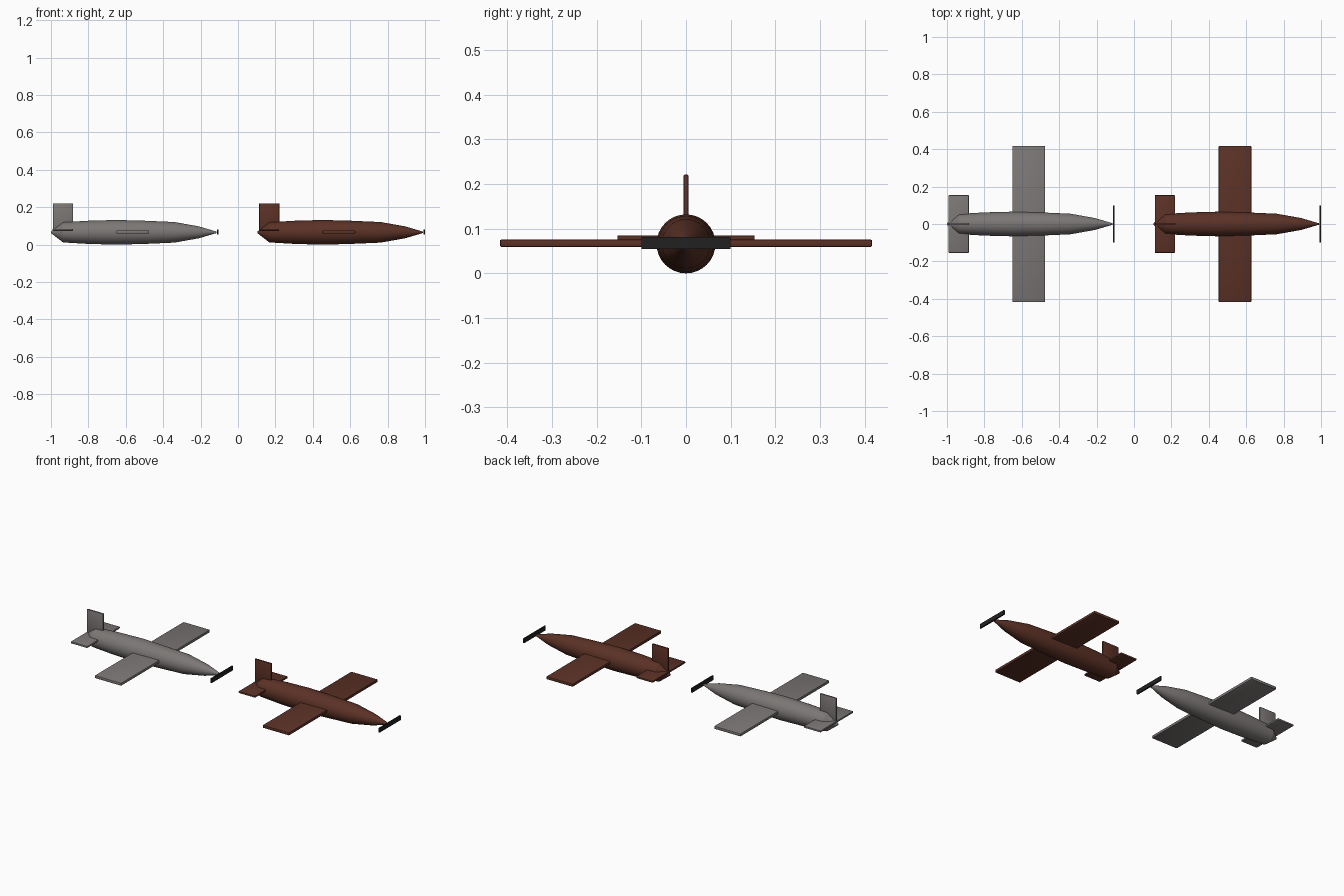
import bpy, bmesh, math
from mathutils import Matrix, Vector

if "Cube" in bpy.data.objects:
    bpy.data.objects.remove(bpy.data.objects["Cube"], do_unlink=True)


def material(name, rgb, rough=0.6):
    m = bpy.data.materials.new(name)
    m.use_nodes = True
    m.diffuse_color = (*rgb, 1)
    bsdf = m.node_tree.nodes["Principled BSDF"]
    bsdf.inputs["Base Color"].default_value = (*rgb, 1)
    bsdf.inputs["Roughness"].default_value = rough
    return m


grey = material("warm grey paint", (0.20, 0.185, 0.18))
brown = material("red brown paint", (0.105, 0.031, 0.019))
black = material("black propeller", (0.015, 0.015, 0.015))

AXIS_Z = 0.066
# fuselage outline: distance from tail tip, radius
OUTLINE = [(0, 0.004), (0.065, 0.054), (0.2, 0.062), (0.35, 0.066),
           (0.5, 0.062), (0.66, 0.055), (0.79, 0.032), (0.885, 0.004)]


def finish(bm, name, mat, smooth=False):
    bmesh.ops.recalc_face_normals(bm, faces=bm.faces)
    mesh = bpy.data.meshes.new(name)
    bm.to_mesh(mesh)
    bm.free()
    mesh.materials.append(mat)
    ob = bpy.data.objects.new(name, mesh)
    bpy.context.collection.objects.link(ob)
    if smooth:
        bpy.ops.object.select_all(action='DESELECT')
        ob.select_set(True)
        bpy.context.view_layer.objects.active = ob
        bpy.ops.object.shade_smooth_by_angle(angle=math.radians(30))
    return ob


def box(name, low, high, mat, bevel=0.0):
    low, high = Vector(low), Vector(high)
    bm = bmesh.new()
    place = Matrix.Translation((low + high) / 2) @ Matrix.Diagonal((*(high - low), 1))
    bmesh.ops.create_cube(bm, size=1, matrix=place)
    if bevel:
        bmesh.ops.bevel(bm, geom=bm.edges[:], offset=bevel, segments=2,
                        profile=0.5, affect='EDGES')
    return finish(bm, name, mat, smooth=bevel > 0)


def fuselage(name, tail_x, mat, sides=32):
    bm = bmesh.new()
    rings = []
    for d, r in OUTLINE:
        angles = [2 * math.pi * i / sides for i in range(sides)]
        rings.append([bm.verts.new((tail_x + d, r * math.cos(a), AXIS_Z + r * math.sin(a)))
                      for a in angles])
    for a, b in zip(rings, rings[1:]):
        for i in range(sides):
            j = (i + 1) % sides
            bm.faces.new((a[i], a[j], b[j], b[i]))
    bm.faces.new(rings[0])
    bm.faces.new(rings[-1])
    return finish(bm, name, mat, smooth=True)


def plane(prefix, x, mat):
    fuselage(prefix + "_fuselage", x, mat)
    # main wing runs through the body
    box(prefix + "_wing", (x + 0.35, -0.417, 0.059), (x + 0.524, 0.417, 0.076), mat, 0.004)
    # tail surfaces
    box(prefix + "_tailplane", (x + 0.008, -0.154, 0.074), (x + 0.117, 0.154, 0.085), mat, 0.003)
    box(prefix + "_fin", (x + 0.01, -0.0055, 0.07), (x + 0.118, 0.0055, 0.221), mat, 0.003)
    # flat propeller blade just ahead of the nose
    box(prefix + "_propeller", (x + 0.889, -0.1, 0.055), (x + 0.897, 0.1, 0.081), black)


plane("grey_plane", -1.0, grey)
plane("brown_plane", 0.103, brown)
